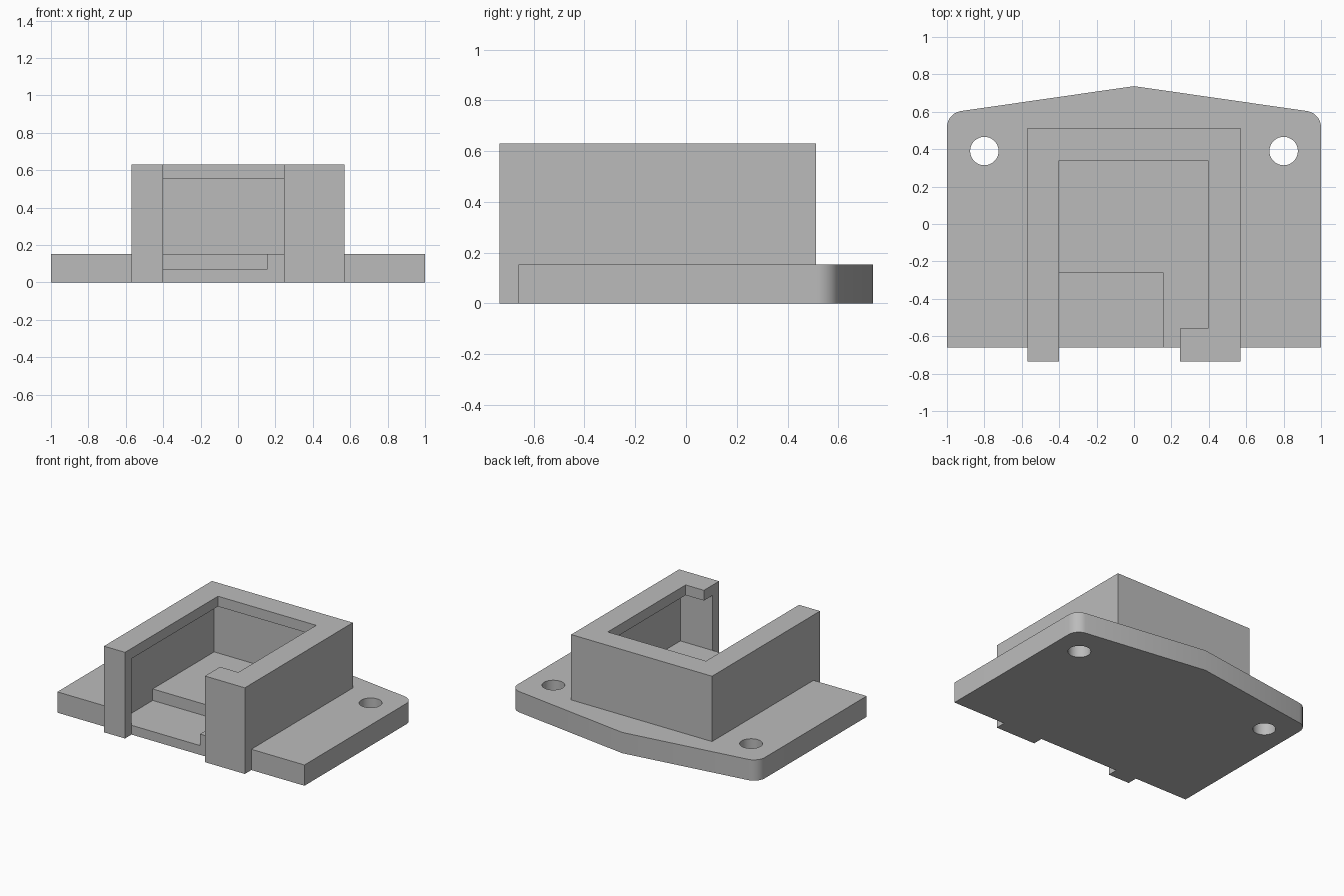
import bpy, bmesh
from math import radians, sin, cos, atan2, tan, pi

cube = bpy.data.objects.get("Cube")
if cube:
    bpy.data.objects.remove(cube, do_unlink=True)

grey = bpy.data.materials.new("plain_grey")
grey.use_nodes = True
colour = (0.5, 0.5, 0.5, 1)
grey.diffuse_color = colour
grey.node_tree.nodes["Principled BSDF"].inputs["Base Color"].default_value = colour


def prism(name, outline, z0, z1):
    """Extrude a flat outline from z0 up to z1."""
    bm = bmesh.new()
    face = bm.faces.new([bm.verts.new((x, y, z0)) for x, y in outline])
    up = bmesh.ops.extrude_face_region(bm, geom=[face])["geom"]
    for v in up:
        if isinstance(v, bmesh.types.BMVert):
            v.co.z = z1
    bmesh.ops.recalc_face_normals(bm, faces=bm.faces)
    mesh = bpy.data.meshes.new(name)
    bm.to_mesh(mesh)
    bm.free()
    mesh.materials.append(grey)
    obj = bpy.data.objects.new(name, mesh)
    bpy.context.collection.objects.link(obj)
    return obj


def box(name, x0, x1, y0, y1, z0, z1):
    return prism(name, [(x0, y0), (x1, y0), (x1, y1), (x0, y1)], z0, z1)


def circle(cx, cy, r, n=48):
    return [(cx + r * cos(2 * pi * i / n), cy + r * sin(2 * pi * i / n)) for i in range(n)]


def combine(target, tool, operation):
    """Apply a boolean and discard the tool object."""
    tool.hide_render = True
    mod = target.modifiers.new(tool.name, "BOOLEAN")
    mod.operation, mod.solver, mod.object = operation, "EXACT", tool
    bpy.context.view_layer.objects.active = target
    bpy.ops.object.modifier_apply(modifier=mod.name)
    bpy.data.objects.remove(tool, do_unlink=True)


# Base plate: pointed back edge with rounded back corners
front, apex, corner, radius = -0.66, 0.737, 0.593, 0.088
lean = atan2(apex - corner, 1)
cx, cy = 1 - radius, corner - radius * tan((pi / 2 - lean) / 2)
arc = [(cx + radius * cos(a), cy + radius * sin(a))
       for a in [(pi / 2 - lean) * i / 12 for i in range(13)]]
outline = ([(1, front)] + arc + [(0, apex)]
           + [(-x, y) for x, y in reversed(arc)] + [(-1, front)])
bracket = prism("mounting_bracket", outline, 0, 0.152)

# Housing block joined to the plate
combine(bracket, box("housing", -0.57, 0.57, -0.735, 0.513, 0, 0.63), "UNION")

# Top opening, front opening, undercut cavity and floor pocket
floor = 0.152
cuts = [
    ("top_opening", -0.4, 0.395, -0.56, 0.34, floor, 1),
    ("front_opening", -0.4, 0.247, -1, -0.5, floor, 1),
    ("front_gap", -0.4, 0.247, -1, front, -1, 1),
    ("undercut", -0.508, 0.508, front, 0.45, floor, 0.555),
    ("floor_pocket", -0.508, 0.155, front, -0.26, 0.068, 0.3),
]
for cut in cuts:
    combine(bracket, box(*cut), "DIFFERENCE")

# Screw holes
for side in (-1, 1):
    combine(bracket, prism("screw_hole", circle(side * 0.8, 0.39, 0.076), -1, 1), "DIFFERENCE")

bpy.ops.object.select_all(action="DESELECT")
bracket.select_set(True)
bpy.context.view_layer.objects.active = bracket
bpy.ops.object.shade_smooth_by_angle(angle=radians(30))
